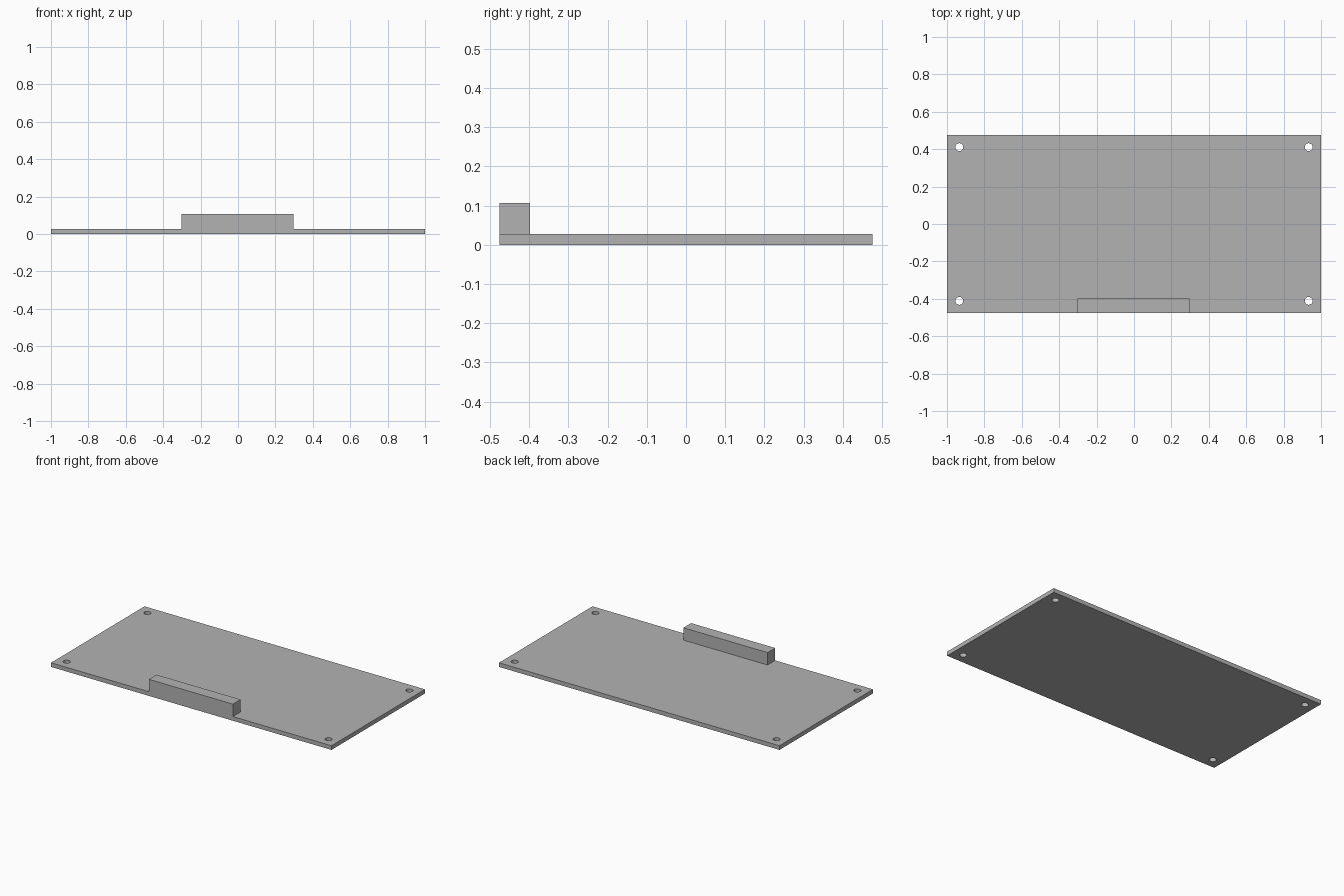
import bpy

cube = bpy.data.objects.get("Cube")
if cube:
    bpy.data.objects.remove(cube, do_unlink=True)

HALF_Y, THICK = 0.476, 0.027

grey = bpy.data.materials.new("plain grey")
grey.use_nodes = True
colour = (0.45, 0.45, 0.45, 1)
grey.diffuse_color = colour
grey.node_tree.nodes["Principled BSDF"].inputs["Base Color"].default_value = colour


def box(name, low, high):
    """Axis-aligned box between two corners."""
    bpy.ops.mesh.primitive_cube_add(size=1)
    ob = bpy.context.object
    ob.name = name
    ob.location = [(a + b) / 2 for a, b in zip(low, high)]
    ob.scale = [b - a for a, b in zip(low, high)]
    bpy.ops.object.transform_apply(location=True, rotation=False, scale=True)
    ob.data.materials.append(grey)
    return ob


# Flat board
board = box("board", (-1, -HALF_Y, 0), (1, HALF_Y, THICK))

# Round mounting holes through the four corners
for sx in (-1, 1):
    for sy in (-1, 1):
        bpy.ops.mesh.primitive_cylinder_add(
            vertices=32, radius=0.021, depth=0.2, location=(sx * 0.934, sy * 0.411, 0))
        cutter = bpy.context.object
        cutter.name = "hole_cutter"
        cutter.data.materials.append(grey)
        cut = board.modifiers.new("corner hole", "BOOLEAN")
        cut.object = cutter
        cut.solver = "EXACT"
        bpy.context.view_layer.objects.active = board
        bpy.ops.object.modifier_apply(modifier=cut.name)
        bpy.data.objects.remove(cutter, do_unlink=True)

bpy.ops.object.select_all(action="DESELECT")
board.select_set(True)
bpy.context.view_layer.objects.active = board
bpy.ops.object.shade_smooth_by_angle()

# Connector block on the front edge, slightly off centre
box("connector_block", (-0.303, -HALF_Y, THICK), (0.297, -0.398, 0.107))
